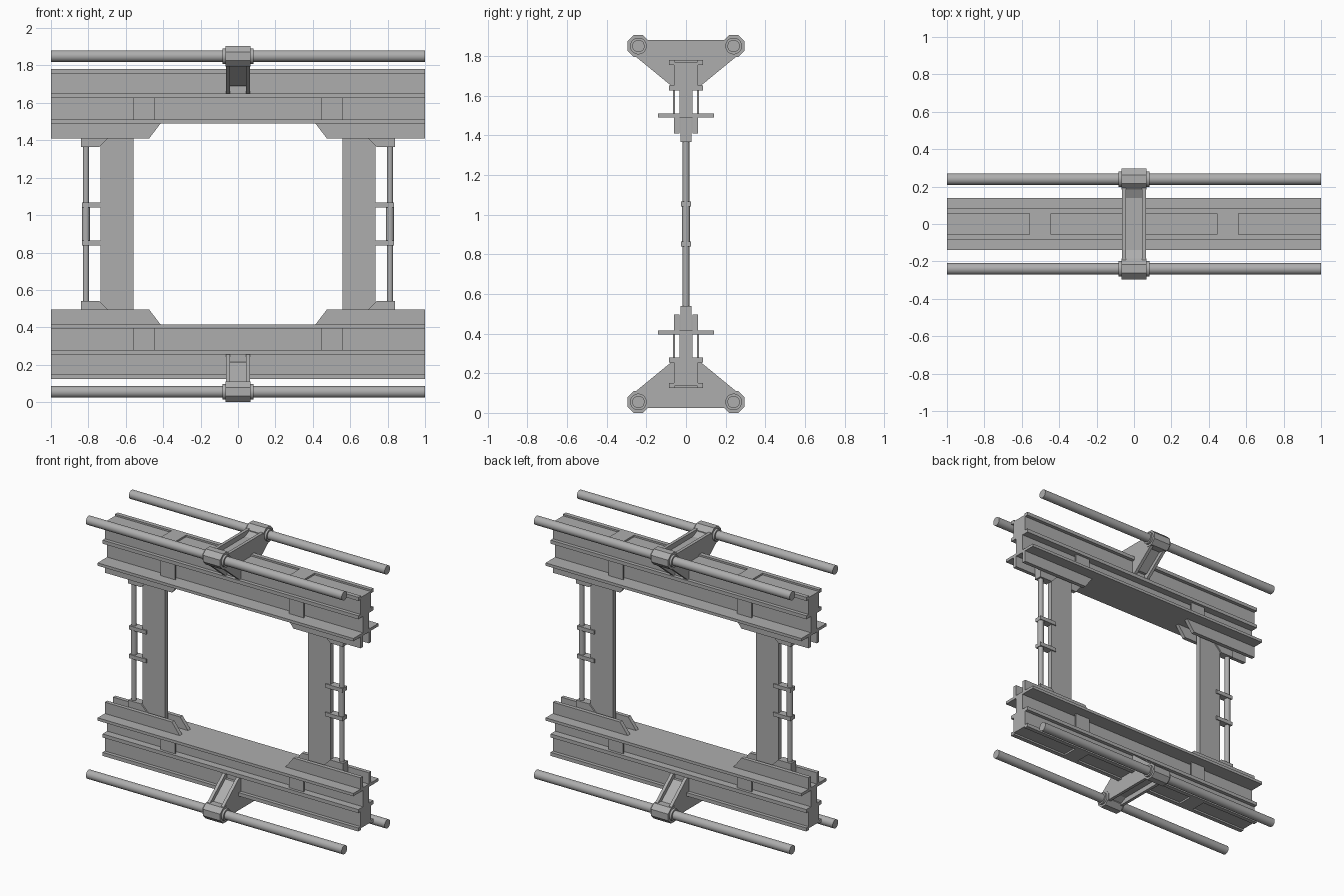
import bpy, bmesh, math
from mathutils import Vector

cube = bpy.data.objects.get("Cube")
if cube:
    bpy.data.objects.remove(cube, do_unlink=True)

MID = 0.9525   # height of the horizontal mirror plane
steel = bpy.data.materials.new("steel_grey")
steel.use_nodes = True
GREY = (0.42, 0.42, 0.42, 1)
steel.diffuse_color = GREY
steel.node_tree.nodes["Principled BSDF"].inputs["Base Color"].default_value = GREY


def prism(name, outline, axis, lo, hi, flip=(1, 1, 1), smooth=False):
    """Extrude a 2D outline along an axis; flip mirrors it in x, y or about MID in z."""
    def place(p, d):
        x, y, z = {"x": (d, p[0], p[1]), "y": (p[0], d, p[1]), "z": (p[0], p[1], d)}[axis]
        return Vector((x * flip[0], y * flip[1], MID + (z - MID) * flip[2]))
    bm = bmesh.new()
    low = [bm.verts.new(place(p, lo)) for p in outline]
    high = [bm.verts.new(place(p, hi)) for p in outline]
    bm.faces.new(low)
    bm.faces.new(high)
    n = len(outline)
    for i in range(n):
        j = (i + 1) % n
        bm.faces.new((low[i], low[j], high[j], high[i]))
    bmesh.ops.recalc_face_normals(bm, faces=bm.faces)
    mesh = bpy.data.meshes.new(name)
    bm.to_mesh(mesh)
    bm.free()
    mesh.materials.append(steel)
    obj = bpy.data.objects.new(name, mesh)
    bpy.context.collection.objects.link(obj)
    if smooth:
        bpy.ops.object.select_all(action="DESELECT")
        obj.select_set(True)
        bpy.context.view_layer.objects.active = obj
        bpy.ops.object.shade_smooth_by_angle(angle=math.radians(35))
    return obj


def box(name, x, y, z, flip=(1, 1, 1)):
    return prism(name, rect(y, z), "x", x[0], x[1], flip)


def rect(a, b):
    return [(a[0], b[0]), (a[1], b[0]), (a[1], b[1]), (a[0], b[1])]


def ring(centre, radius, sides):
    step = math.tau / sides
    return [(centre[0] + radius * math.cos((i + 0.5) * step),
             centre[1] + radius * math.sin((i + 0.5) * step)) for i in range(sides)]


def symmetric(half):
    return half + [(-a, b) for a, b in reversed(half) if a > 0]


# Half cross-sections of the upper beam and its rail bracket
beam = symmetric([(0, 1.768), (0.055, 1.768), (0.055, 1.78), (0.085, 1.78),
                  (0.085, 1.755), (0.06, 1.755), (0.06, 1.65), (0.085, 1.65),
                  (0.085, 1.625), (0.033, 1.625), (0.033, 1.51), (0.14, 1.51),
                  (0.14, 1.49), (0, 1.49)])
bracket_side = symmetric([(0, 1.88), (0.22, 1.88), (0.27, 1.81), (0.075, 1.65),
                          (0.055, 1.65), (0.055, 1.76), (0, 1.76)])
bracket_core = symmetric([(0, 1.845), (0.14, 1.845), (0.2, 1.875), (0.24, 1.82),
                          (0.08, 1.69), (0.055, 1.69), (0.055, 1.76), (0, 1.76)])

for up, level in ((1, "upper"), (-1, "lower")):
    v = (1, 1, up)
    # Beam and central rail bracket
    prism(level + "_beam", beam, "x", -1, 1, v)
    prism(level + "_bracket_core", bracket_core, "x", -0.043, 0.043, v)
    for sx, side in ((1, "left"), (-1, "right")):
        prism(f"{level}_{side}_bracket_cheek", bracket_side, "x", 0.043, 0.065, (sx, 1, up))

    # Round rails with their clamps
    for sy, face in ((-1, "front"), (1, "back")):
        f = (1, sy, up)
        centre = (0.24, 1.85)
        prism(f"{level}_{face}_rail", ring(centre, 0.031, 24), "x", -1, 1, f, True)
        prism(f"{level}_{face}_clamp", ring(centre, 0.06, 8), "x", -0.068, 0.068, f)
        prism(f"{level}_{face}_clamp_sleeve", ring(centre, 0.042, 24), "x", -0.083, 0.083, f, True)

    for sx, side in ((1, "left"), (-1, "right")):
        f = (sx, 1, up)
        tag = f"{level}_{side}"
        # Strap across the beam top and hanging down both faces
        box(tag + "_strap_top", (0.445, 0.56), (-0.056, 0.056), (1.76, 1.78), f)
        for sy, face in ((-1, "front"), (1, "back")):
            g = (sx, sy, up)
            box(f"{tag}_{face}_strap", (0.445, 0.56), (0.055, 0.066), (1.505, 1.63), g)
            # Gusset plates gripping the column
            gusset = [(0.41, 1.495), (0.475, 1.41), (1, 1.41), (1, 1.495)]
            prism(f"{tag}_{face}_gusset", gusset, "y", 0.033, 0.06, g)
        # Socket that holds the rod end
        socket = [(0.69, 1.495), (0.69, 1.415), (0.74, 1.365), (0.84, 1.365), (0.84, 1.495)]
        prism(tag + "_rod_socket", socket, "y", -0.028, 0.028, f)
        # Clip joining rod and column
        box(tag + "_rod_clip", (0.70, 0.835), (-0.026, 0.026), (1.04, 1.067), f)

# Columns and rods
for sx, side in ((1, "left"), (-1, "right")):
    f = (sx, 1, 1)
    box(side + "_column", (0.56, 0.735), (-0.018, 0.018), (0.415, 1.49), f)
    prism(side + "_rod", ring((0.813, 0), 0.017, 16), "z", 0.52, 1.385, f, True)
    prism(side + "_rod_sleeve", ring((0.813, 0), 0.021, 16), "z", 0.85, 1.055, f, True)
